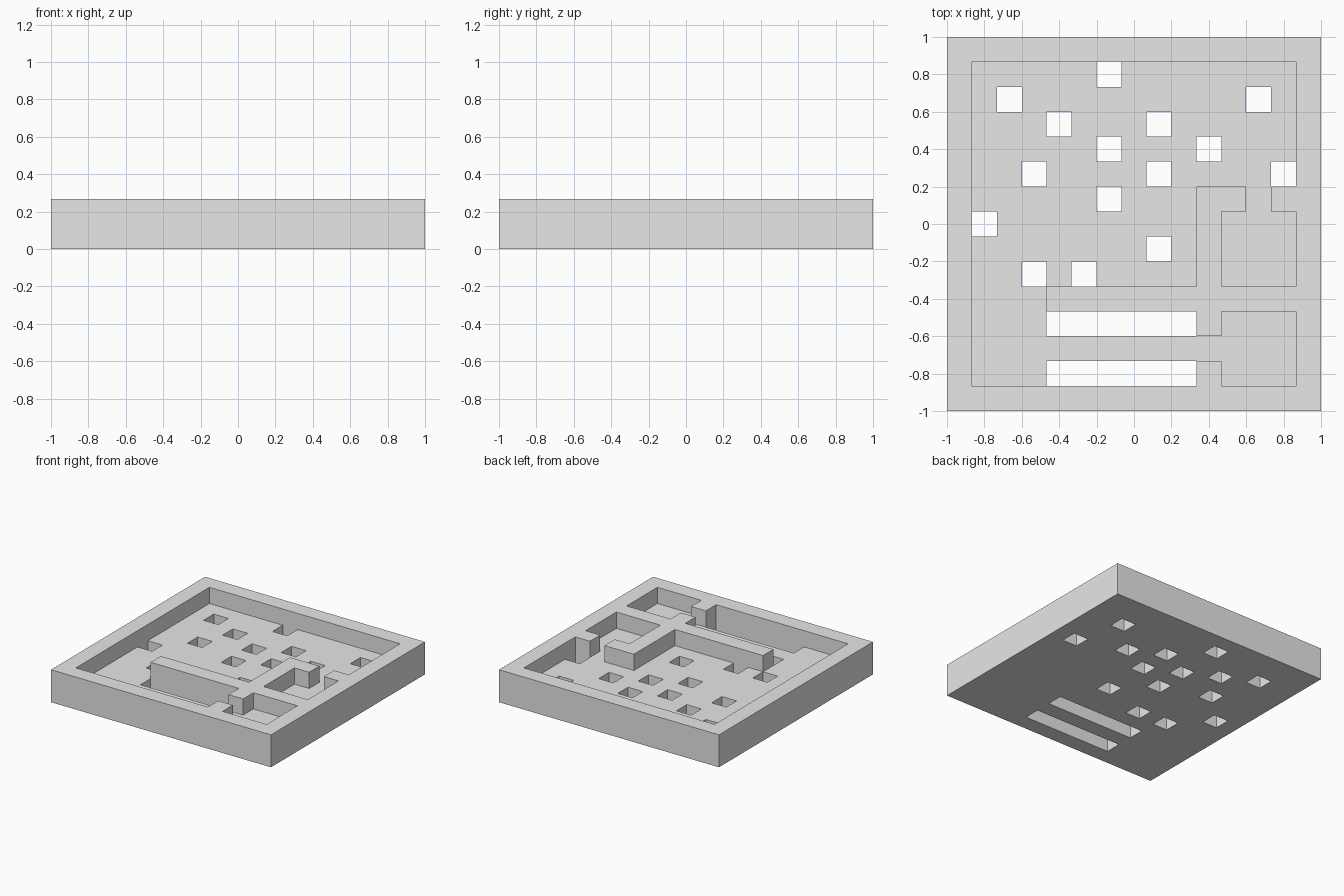
import bpy
import bmesh

if "Cube" in bpy.data.objects:
    bpy.data.objects.remove(bpy.data.objects["Cube"], do_unlink=True)

# Floor plan, back row first: # wall, . floor, o hole through the floor
PLAN = [
    "###############",
    "#.....o.......#",
    "#.o.........o.#",
    "#...o...o.....#",
    "#.....o...o...#",
    "#..o....o....o#",
    "#.....o...##.##",
    "#o........#...#",
    "#.......o.#...#",
    "#..o.o....#...#",
    "#...###########",
    "#...oooooo#...#",
    "#.............#",
    "#...oooooo#...#",
    "###############",
]
LEVEL = {"#": 2, ".": 1, "o": 0}
COUNT = len(PLAN)
CELL = 2 / COUNT
ROWS = PLAN[::-1]


def height(col, row):
    """Height of a cell in cell units; nothing stands outside the plan."""
    if 0 <= col < COUNT and 0 <= row < COUNT:
        return LEVEL[ROWS[row][col]]
    return 0


def add_face(bm, corners):
    bm.faces.new([bm.verts.new((x * CELL - 1, y * CELL - 1, z * CELL))
                  for x, y, z in corners])


bm = bmesh.new()
for row in range(COUNT):
    for col in range(COUNT):
        top = height(col, row)
        if top == 0:
            continue
        # Cell outline, counter-clockwise from the front left corner
        ring = [(col, row), (col + 1, row), (col + 1, row + 1), (col, row + 1)]
        add_face(bm, [(x, y, top) for x, y in ring])
        add_face(bm, [(x, y, 0) for x, y in reversed(ring)])
        # Side walls wherever the neighbouring cell is lower
        for i, (dx, dy) in enumerate([(0, -1), (1, 0), (0, 1), (-1, 0)]):
            a, b = ring[i], ring[(i + 1) % 4]
            for z in range(height(col + dx, row + dy), top):
                add_face(bm, [(*a, z), (*b, z), (*b, z + 1), (*a, z + 1)])
bmesh.ops.remove_doubles(bm, verts=bm.verts, dist=CELL / 100)

mesh = bpy.data.meshes.new("walled_floor_tray")
bm.to_mesh(mesh)
bm.free()
tray = bpy.data.objects.new("walled_floor_tray", mesh)
bpy.context.collection.objects.link(tray)

# Plain grey for the whole tray
grey = bpy.data.materials.new("light_grey")
grey.use_nodes = True
color = (0.8, 0.8, 0.8, 1)
grey.diffuse_color = color
grey.node_tree.nodes["Principled BSDF"].inputs["Base Color"].default_value = color
mesh.materials.append(grey)
